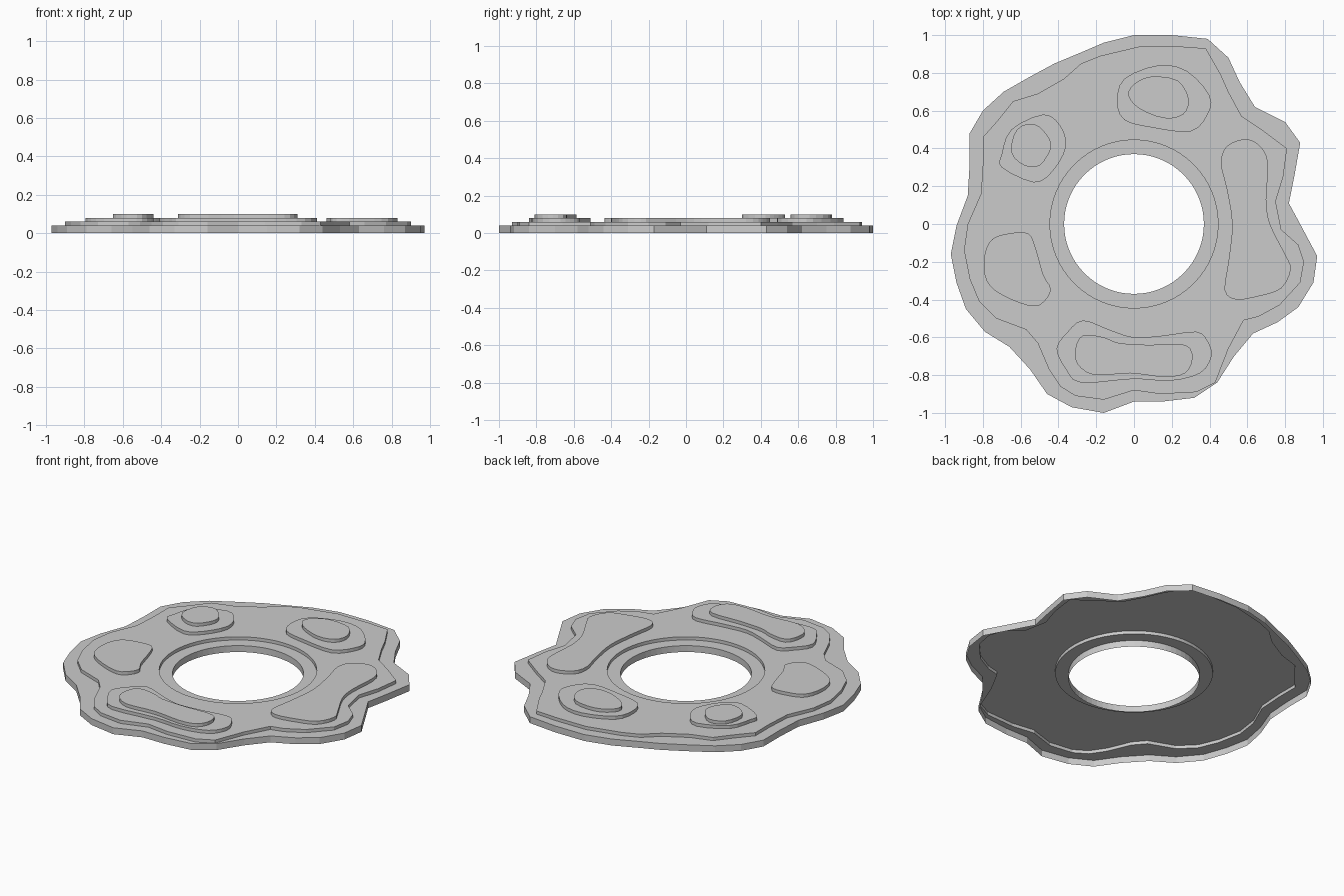
import bpy
import bmesh
import math
from mathutils import Vector

cube = bpy.data.objects.get("Cube")
if cube:
    bpy.data.objects.remove(cube, do_unlink=True)

# One plain stone colour for the whole model
stone = bpy.data.materials.new("stone_grey")
stone.use_nodes = True
colour = (0.6, 0.6, 0.6, 1)
stone.diffuse_color = colour
stone.node_tree.nodes["Principled BSDF"].inputs["Base Color"].default_value = colour


def outline(numbers):
    """Turn a flat list of hundredths into clockwise 2D points."""
    return [Vector((x, y)) / 100 for x, y in zip(numbers[::2], numbers[1::2])]


def circle(radius, sides=64):
    """Clockwise ring of points around the centre."""
    angles = [-math.tau * i / sides for i in range(sides)]
    return [Vector((math.cos(a), math.sin(a))) * radius for a in angles]


def smooth(points, steps=3):
    """Round off a closed outline with a curve through its points."""
    result = []
    count = len(points)
    for i in range(count):
        before, start, end, after = (points[(i + k) % count] for k in (-1, 0, 1, 2))
        for step in range(steps):
            t = step / steps
            result.append(start + (end - before) * (t / 2)
                          + (before * 2 - start * 5 + end * 4 - after) * (t * t / 2)
                          + (start * 3 - before - end * 3 + after) * (t ** 3 / 2))
    return result


def add_ring(bm, points, z):
    verts = [bm.verts.new((p.x, p.y, z)) for p in points]
    edges = [bm.edges.new((v, verts[i - 1])) for i, v in enumerate(verts)]
    return verts, edges


def add_wall(bm, points, bottom, top):
    """Upright wall around an outline; returns the edges of its upper rim."""
    low, _ = add_ring(bm, points, bottom)
    high, rim = add_ring(bm, points, top)
    for i in range(len(points)):
        bm.faces.new((low[i], low[i - 1], high[i - 1], high[i]))
    return rim


def add_cap(bm, *rims):
    """Flat top between one rim, or between an outer and an inner rim."""
    edges = [edge for rim in rims for edge in rim]
    filled = bmesh.ops.triangle_fill(bm, use_beauty=True, edges=edges, normal=(0, 0, 1))
    faces = [f for f in filled["geom"] if isinstance(f, bmesh.types.BMFace)]
    for face in faces:
        face.normal_update()
        if face.normal.z < 0:
            face.normal_flip()
    inner = [e for e in {e for f in faces for e in f.edges} if len(e.link_faces) == 2
             and all(f in faces for f in e.link_faces)]
    bmesh.ops.dissolve_edges(bm, edges=inner, use_verts=False) if len(rims) == 1 else None


def finish(bm, name):
    mesh = bpy.data.meshes.new(name)
    bm.to_mesh(mesh)
    bm.free()
    mesh.materials.append(stone)
    bpy.context.collection.objects.link(bpy.data.objects.new(name, mesh))


def mound(name, numbers, bottom, top):
    """Low plateau with a rounded outline."""
    bm = bmesh.new()
    add_cap(bm, add_wall(bm, smooth(outline(numbers)), bottom, top))
    finish(bm, name)


# Heights of the four terraces
SHORE, LAND, HILL, PEAK = 0.04, 0.06, 0.08, 0.10

shore_line = outline([
    0, 100, 20, 100, 39, 98, 50, 88, 56, 75, 64, 62, 80, 54, 88, 43, 85, 26, 82, 11,
    89, -2, 97, -17, 95, -31, 87, -44, 76, -52, 63, -58, 53, -70, 44, -84, 32, -92, 15, -94,
    0, -94, -16, -100, -33, -97, -46, -90, -55, -77, -66, -65, -79, -57, -89, -45, -94, -31,
    -97, -16, -94, -1, -88, 15, -87, 32, -87, 48, -80, 60, -69, 70, -55, 78, -42, 85,
    -30, 90, -16, 96])
land_line = outline([
    3, 94, 24, 94, 38, 93, 46, 79, 50, 70, 57, 57, 69, 49, 81, 40, 79, 25, 75, 12,
    78, -3, 87, -11, 90, -20, 88, -31, 77, -43, 66, -49, 58, -51, 50, -66, 43, -84, 33, -89,
    14, -90, 0, -88, -16, -93, -31, -91, -39, -86, -45, -77, -51, -63, -57, -56, -73, -50,
    -82, -41, -87, -29, -90, -14, -88, 0, -81, 16, -80, 32, -80, 46, -72, 55, -64, 65,
    -51, 69, -37, 77, -28, 85, -18, 89])
inner_shore, inner_land = circle(0.37), circle(0.445)

# Shore: lowest terrace, an outer strip and an inner strip, open underneath
bm = bmesh.new()
add_cap(bm, add_wall(bm, shore_line, 0, SHORE), add_ring(bm, land_line, SHORE)[1])
add_cap(bm, add_ring(bm, inner_land, SHORE)[1], add_wall(bm, inner_shore[::-1], 0, SHORE))
finish(bm, "shore_terrace")

# Land: main terrace with the round opening
bm = bmesh.new()
add_cap(bm, add_wall(bm, land_line, SHORE, LAND),
        add_wall(bm, inner_land[::-1], SHORE, LAND))
finish(bm, "land_terrace")

# Hills resting on the land
hills = {
    "back_hill": [-5, 77, 13, 84, 28, 81, 40, 68, 39, 58, 30, 49, 10, 51, -5, 55, -9, 65],
    "back_right_hill": [-48, 58, -39, 52, -36, 41, -43, 28, -53, 22, -70, 30, -70, 37, -65, 50],
    "left_hill": [59, 45, 67, 41, 71, 32, 70, 13, 72, 0, 80, -16, 83, -24, 78, -34, 67, -38,
                  54, -40, 48, -35, 50, -20, 52, 0, 49, 19, 46, 32, 49, 41],
    "right_hill": [-56, -5, -52, -13, -48, -27, -44, -35, -50, -43, -60, -42, -74, -35,
                   -79, -27, -79, -16, -75, -8, -66, -5],
    "front_hill": [-27, -51, -13, -56, 0, -60, 16, -59, 33, -57, 39, -62, 41, -70, 35, -79,
                   19, -83, 0, -82, -28, -84, -36, -77, -41, -66, -35, -57],
}
for name, numbers in hills.items():
    mound(name, numbers, LAND, HILL)

# Peaks resting on three of the hills
peaks = {
    "back_peak": [0, 74, 9, 78, 23, 76, 29, 66, 26, 58, 16, 56, 3, 61, -3, 68],
    "back_right_peak": [-53, 53, -46, 47, -44, 40, -50, 31, -58, 31, -65, 38, -62, 50],
    "front_peak": [-27, -59, -16, -60, -8, -63, 8, -64, 27, -64, 31, -71, 27, -79, 16, -81,
                   -2, -79, -21, -80, -30, -74, -31, -66],
}
for name, numbers in peaks.items():
    mound(name, numbers, HILL, PEAK)
